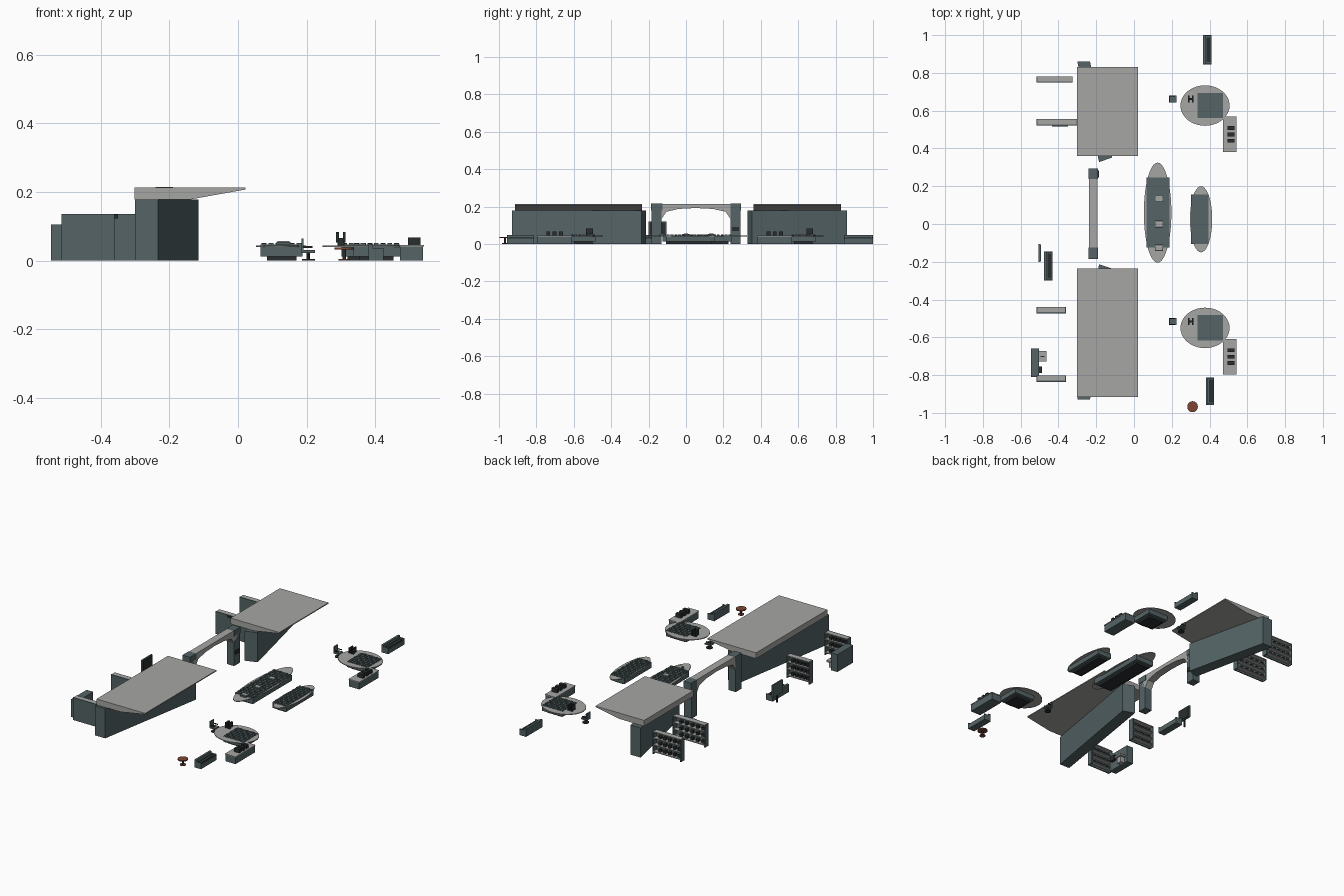
import bpy, bmesh, math
from mathutils import Matrix

if "Cube" in bpy.data.objects:
    bpy.data.objects.remove(bpy.data.objects["Cube"])


def material(name, rgb):
    m = bpy.data.materials.new(name)
    m.use_nodes = True
    m.diffuse_color = (*rgb, 1)
    m.node_tree.nodes["Principled BSDF"].inputs["Base Color"].default_value = (*rgb, 1)
    return m


TEAL = material("slate teal", (.09, .125, .13))
GREY = material("pale grey", (.38, .39, .37))
BLACK = material("near black", (.022, .027, .028))
BROWN = material("red brown", (.2, .06, .035))


def finish(name, bm, mat):
    bmesh.ops.recalc_face_normals(bm, faces=bm.faces)
    me = bpy.data.meshes.new(name)
    bm.to_mesh(me)
    bm.free()
    ob = bpy.data.objects.new(name, me)
    me.materials.append(mat)
    bpy.context.collection.objects.link(ob)
    return ob


def add_box(bm, x, y, z):
    """Add a box given (min, max) on every axis."""
    size = [b - a for a, b in (x, y, z)]
    mid = [(a + b) / 2 for a, b in (x, y, z)]
    bmesh.ops.create_cube(bm, size=1, matrix=Matrix.Translation(mid) @ Matrix.Diagonal((*size, 1)))


def box(name, x, y, z, mat=TEAL):
    bm = bmesh.new()
    add_box(bm, x, y, z)
    return finish(name, bm, mat)


def prism(name, profile, axis, lo, hi, mat):
    """Extrude a closed 2D profile along an axis (x, y or z)."""
    bm = bmesh.new()
    place = {"x": lambda a, b: (lo, a, b), "y": lambda a, b: (a, lo, b), "z": lambda a, b: (a, b, lo)}[axis]
    face = bm.faces.new([bm.verts.new(place(a, b)) for a, b in profile])
    out = bmesh.ops.extrude_face_region(bm, geom=[face])
    step = [hi - lo if c == axis else 0 for c in "xyz"]
    bmesh.ops.translate(bm, vec=step, verts=[v for v in out["geom"] if isinstance(v, bmesh.types.BMVert)])
    return finish(name, bm, mat)


def disc(name, x, y, z, rx, ry, mat, sides=40):
    ring = [(x + rx * math.cos(i * math.tau / sides), y + ry * math.sin(i * math.tau / sides)) for i in range(sides)]
    return prism(name, ring, "z", *z, mat)


# Pavilions: skewed wall block under a wedge canopy
for side, outer, inner, y0, y1 in (("front", -.93, -.225, -.915, -.235), ("rear", .86, .34, .36, .83)):
    tip = .012 if outer < 0 else -.012
    plan = [(-.3, outer), (-.233, outer), (-.115, inner - tip), (-.185, inner + tip)]
    prism(side + "_pavilion_wall", plan, "z", 0, .178, TEAL)
    canopy = [(-.302, .178), (-.14, .178), (.022, .207), (.022, .213), (-.302, .213)]
    prism(side + "_canopy", canopy, "y", y0, y1, GREY)

# Gateway between the pavilions
for side, y in (("front", -.185), ("rear", .237)):
    box(side + "_gate_leg", (-.24, -.192), (y, y + .055), (0, .18))
gate = [(-.185, .18), (-.13, .135), (-.105, .172), (-.04, .187), (.05, .192),
        (.145, .187), (.212, .172), (.237, .135), (.292, .18), (.292, .214), (-.185, .214)]
# Close the beam over the legs
prism("gate_beam", gate, "x", -.238, -.192, GREY)
box("gate_front_cap", (-.24, -.19), (-.186, -.125), (.18, .215))
box("gate_rear_cap", (-.24, -.19), (.237, .293), (.18, .215))
box("gate_screen", (-.192, -.186), (.247, .283), (.068, .09), BLACK)


# Shelf racks, open to the rear
def rack(name, x0, x1, y0):
    y1 = y0 + .034
    box(name + "_back", (x0, x1), (y0, y0 + .007), (0, .135))
    for x in (x0, x1 - .006):
        box(name + "_end", (x, x + .006), (y0, y1), (0, .133))
    for z in (.012, .052, .092, .13):
        box(name + "_shelf", (x0 + .004, x1 - .004), (y0 + .004, y1), (z, z + .005), GREY)
    bm = bmesh.new()
    for z in (.017, .057, .097):
        for i in range(5):
            x = x0 + .014 + i * (x1 - x0 - .03) / 5
            add_box(bm, (x, x + .016), (y0 + .006, y0 + .024), (z, z + .016))
    finish(name + "_goods", bm, BLACK)


for i, (x1, y) in enumerate(((-.325, .748), (-.3, .521), (-.36, -.474), (-.36, -.836))):
    rack(f"rack_{i + 1}", -.515, x1, y)
box("rack_sign", (-.435, -.35), (.515, .522), (.122, .134), BLACK)

# Service cabinet beside the last rack
box("cabinet", (-.546, -.502), (-.81, -.66), (0, .105))
box("cabinet_counter", (-.502, -.464), (-.727, -.672), (.035, .045), GREY)
box("cabinet_counter_support", (-.502, -.475), (-.715, -.684), (0, .035), GREY)
box("counter_handle", (-.495, -.475), (-.703, -.698), (.045, .05), BLACK)
box("cabinet_box", (-.502, -.486), (-.79, -.755), (.05, .08), BLACK)

# Notice board on a post
box("notice_board", (-.505, -.496), (-.2, -.105), (.045, .12))
box("notice_face", (-.496, -.492), (-.195, -.11), (.05, .115), BLACK)
box("notice_post", (-.504, -.497), (-.157, -.147), (0, .045), BLACK)


# Chest benches with a raised spine
def bench(name, x0, y0, y1):
    box(name + "_body", (x0, x0 + .044), (y0, y1), (0, .028))
    box(name + "_spine", (x0, x0 + .013), (y0, y1), (.028, .047))
    box(name + "_lid", (x0 + .018, x0 + .04), (y0 + .012, y1 - .012), (.028, .033), BLACK)
    for y in (y0, y1 - .006):
        box(name + "_end", (x0, x0 + .044), (y, y + .006), (.026, .037))


bench("rear_bench", .365, .845, 1.0)
bench("front_bench", .38, -.957, -.812)
bench("side_bench", -.476, -.3, -.145)


# Islands: oval top, bin through the middle and loose goods
def island(name, cx, cy, rx, ry, x, y):
    disc(name + "_top", cx, cy, (.04, .0445), rx, ry, GREY)
    box(name + "_bin", x, y, (.012, .046))
    box(name + "_plinth", (x[0] + .018, x[1] - .018), (y[0] + .018, y[1] - .018), (0, .012), BLACK)
    bm = bmesh.new()
    nx, ny = round((x[1] - x[0]) / .02), round((y[1] - y[0]) / .02)
    sx, sy = (x[1] - x[0]) / nx, (y[1] - y[0]) / ny
    for i in range(nx):
        for j in range(ny):
            a, b = x[0] + (i + .15) * sx, y[0] + (j + .15) * sy
            add_box(bm, (a, a + sx * .7), (b, b + sy * .7), (.046, .049 + .002 * ((i + j) % 2)))
    finish(name + "_goods", bm, TEAL)


island("long_island", .125, .06, .073, .265, (.066, .188), (-.125, .245))
island("short_island", .355, .025, .059, .175, (.302, .395), (-.105, .155))
for i, y in enumerate((-.125, 0, .135)):
    box(f"island_riser_{i + 1}", (.112, .153), (y - .018, y + .018), (.046, .054))
    box(f"island_riser_cap_{i + 1}", (.115, .15), (y - .012, y + .012), (.054, .057), GREY)


# Serving stations: round island, counter, terminal and chair
def station(name, cy):
    island(name, .376, cy, .13, .107, (.335, .472), (cy - .067, cy + .067))
    # Counter with three tills
    c0, c1 = cy - .245, cy - .06
    box(name + "_counter", (.472, .54), (c0, c1), (0, .041))
    box(name + "_counter_top", (.47, .542), (c0 - .002, c1 + .002), (.041, .045), GREY)
    for k in (-.034, 0, .034):
        y = (c0 + c1) / 2 + k
        box(name + "_till", (.496, .532), (y - .01, y + .01), (.045, .067), BLACK)
    # Terminal: two upright panels joined by a bar
    y = cy + .034
    for x in (.286, .306):
        box(name + "_terminal_panel", (x, x + .008), (y - .018, y + .018), (.052, .083), BLACK)
    box(name + "_terminal_bar", (.29, .31), (y - .005, y + .005), (.0445, .065), BLACK)
    # Chair
    disc(name + "_chair_base", .205, y, (0, .004), .019, .019, BLACK, 16)
    disc(name + "_chair_post", .205, y, (.004, .024), .005, .005, BLACK, 10)
    box(name + "_chair_seat", (.185, .224), (y - .018, y + .018), (.022, .03))
    box(name + "_chair_back", (.185, .191), (y - .017, y + .017), (.03, .064))
    for s in (-.018, .014):
        box(name + "_chair_arm", (.188, .217), (y + s, y + s + .004), (.037, .042), BLACK)


station("rear_station", .627)
station("front_station", -.55)

# Small round table
disc("table_foot", .31, -.967, (0, .004), .017, .017, BROWN, 24)
disc("table_post", .31, -.967, (.004, .032), .005, .005, BLACK, 12)
disc("table_top", .31, -.967, (.032, .038), .028, .029, BROWN, 24)
